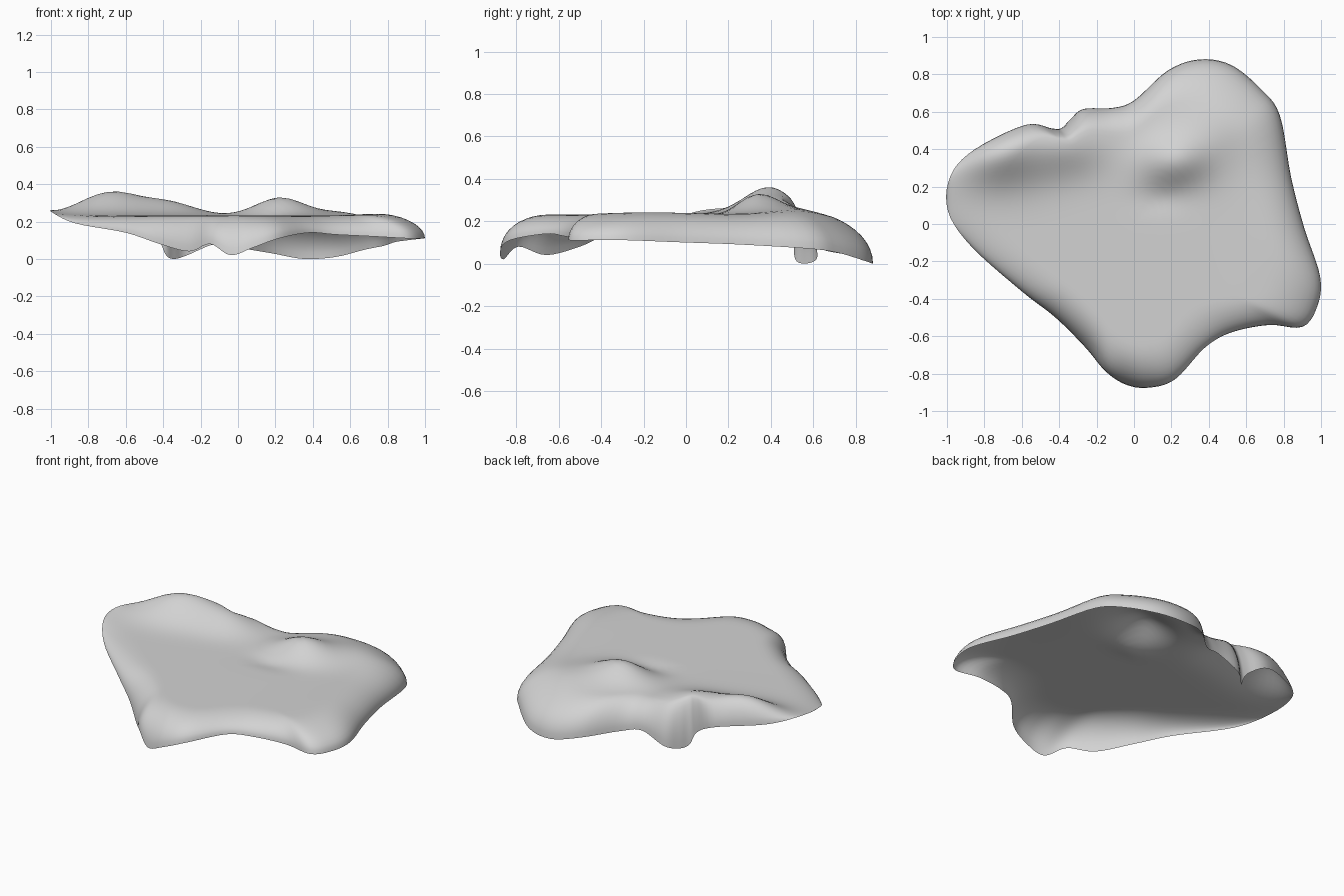
import bpy
import bmesh
import math
from mathutils import Vector

default_cube = bpy.data.objects.get("Cube")
if default_cube:
    bpy.data.objects.remove(default_cube, do_unlink=True)

# Rim of the sheet, counter-clockwise from the front tip: x, y, height
rim_points = [
    (-.04, -.86, .03), (.08, -.875, .07), (.22, -.83, .12), (.38, -.66, .15),
    (.52, -.58, .14), (.72, -.54, .13), (.9, -.55, .12), (.98, -.44, .12),
    (.995, -.28, .12), (.91, -.02, .11), (.84, .25, .1), (.78, .58, .08),
    (.68, .72, .06), (.52, .85, .02), (.35, .88, .01), (.18, .82, .04),
    (0, .66, .07), (-.12, .62, .09), (-.27, .615, .03), (-.34, .56, .01),
    (-.385, .515, .03), (-.435, .51, .12), (-.58, .53, .2), (-.85, .4, .24),
    (-.98, .26, .27), (-.995, .07, .26), (-.87, -.12, .2), (-.6, -.36, .15),
    (-.42, -.5, .09), (-.26, -.66, .05), (-.15, -.79, .09),
]

# Soft mounds and dips on the upper surface: centre x, centre y, width, depth, height
mounds = [
    (-.74, .42, .27, .19, .145),
    (-.36, .42, .2, .15, .06),
    (.22, .34, .18, .13, .09),
    (.4, .5, .25, .16, .03),
    (.42, .85, .35, .2, -.03),
    (.14, .14, .14, .08, -.015),
    (.8, -.1, .2, .4, .012),
]

PLATEAU = .232
STEPS_PER_SPAN = 5
FLAT_RINGS = 18
CURL_RINGS = 9


def catmull_rom(a, b, c, d, t):
    return (b * 2 + (c - a) * t + (a * 2 - b * 5 + c * 4 - d) * t ** 2
            + (b * 3 - a - c * 3 + d) * t ** 3) / 2


def closed_curve(points, steps):
    vectors = [Vector(p) for p in points]
    count = len(vectors)
    curve = []
    for i in range(count):
        span = [vectors[(i + k) % count] for k in (-1, 0, 1, 2)]
        curve += [catmull_rom(*span, s / steps) for s in range(steps)]
    return curve


def bump(x, y, cx, cy, width, depth):
    return math.exp(-((x - cx) / width) ** 2 - ((y - cy) / depth) ** 2)


def surface_height(x, y):
    return PLATEAU + sum(m[-1] * bump(x, y, *m[:-1]) for m in mounds)


def curl_start(point):
    # The edge turns down more sharply along the raised back corner
    return .74 + .14 * bump(point.x, point.y, -.45, .5, .4, .2)


# Each ring is a share of the flat part and an angle around the curled edge
rings = [(i / FLAT_RINGS, 0) for i in range(1, FLAT_RINGS + 1)]
rings += [(1, math.pi / 2 * i / CURL_RINGS) for i in range(1, CURL_RINGS + 1)]

# Draped sheet, open underneath
rim = closed_curve(rim_points, STEPS_PER_SPAN)
lowest = min(point.z for point in rim)
bm = bmesh.new()
centre = bm.verts.new((0, 0, surface_height(0, 0)))
previous = None
for share, angle in rings:
    current = []
    for point in rim:
        start = curl_start(point)
        radius = start * share + (1 - start) * math.sin(angle)
        x, y = point.x * radius, point.y * radius
        top = surface_height(x, y)
        drop = (top - point.z + lowest) * (1 - math.cos(angle))
        current.append(bm.verts.new((x, y, top - drop)))
    for i in range(len(rim)):
        j = (i + 1) % len(rim)
        if previous:
            bm.faces.new((previous[i], current[i], current[j], previous[j]))
        else:
            bm.faces.new((centre, current[i], current[j]))
    previous = current

mesh = bpy.data.meshes.new("draped_sheet")
bm.to_mesh(mesh)
bm.free()
sheet = bpy.data.objects.new("draped_sheet", mesh)
bpy.context.collection.objects.link(sheet)

# Plain grey surface
grey = bpy.data.materials.new("light_grey")
grey.use_nodes = True
colour = (.65, .65, .65, 1)
grey.diffuse_color = colour
grey.node_tree.nodes["Principled BSDF"].inputs["Base Color"].default_value = colour
mesh.materials.append(grey)

# Smooth shading
bpy.context.view_layer.objects.active = sheet
sheet.select_set(True)
bpy.ops.object.shade_smooth_by_angle(angle=math.radians(50))
